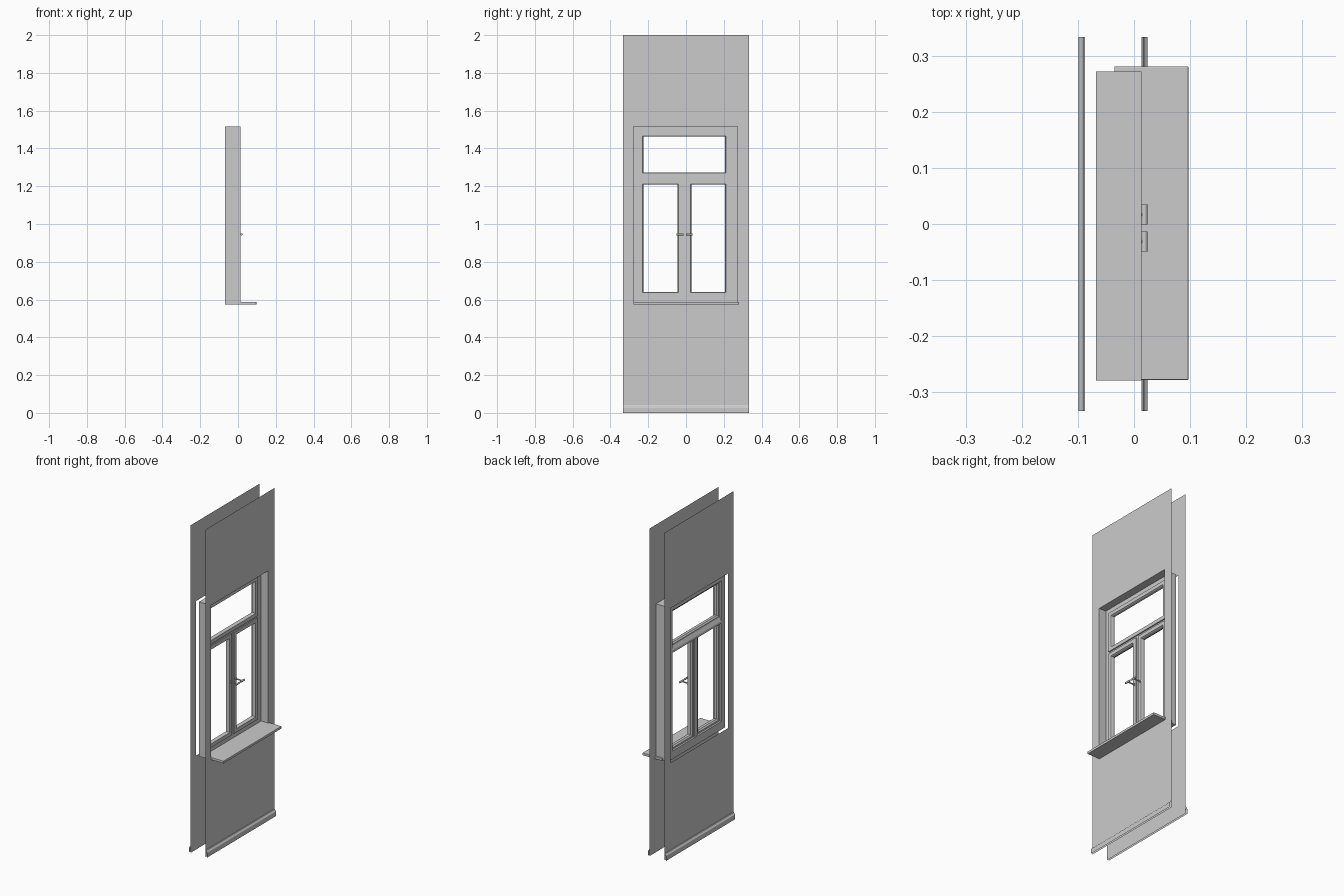
import bpy, bmesh, math
from mathutils import Matrix

if "Cube" in bpy.data.objects:
    bpy.data.objects.remove(bpy.data.objects["Cube"])

# main dimensions
Y0, Y1, Z0, Z1 = -0.279, 0.272, 0.573, 1.517      # wall opening
WALL_Y, WALL_IN, WALL_OUT = 0.333, 0.013, -0.087
FRAME_OUT, FRAME_IN = -0.068, -0.035


def finish(name, bm, closed=True):
    if closed:
        bmesh.ops.recalc_face_normals(bm, faces=bm.faces)
    me = bpy.data.meshes.new(name)
    bm.to_mesh(me)
    bm.free()
    ob = bpy.data.objects.new(name, me)
    bpy.context.collection.objects.link(ob)
    return ob


def rings(name, sections, closed=True):
    """Mitred rectangular ring lofted through (x, y0, y1, z0, z1) sections."""
    bm = bmesh.new()
    loops = [[bm.verts.new((x, y, z)) for y, z in
              ((y0, z0), (y1, z0), (y1, z1), (y0, z1))]
             for x, y0, y1, z0, z1 in sections]
    n = len(loops)
    for i in range(n if closed else n - 1):
        a, b = loops[i], loops[(i + 1) % n]
        for k in range(4):
            m = (k + 1) % 4
            bm.faces.new((a[k], a[m], b[m], b[k]))
    return finish(name, bm, closed)


def moulded(name, rect, profile):
    """Frame from a cross-section of (inset, x) points."""
    y0, y1, z0, z1 = rect
    return rings(name, [(x, y0 + i, y1 - i, z0 + i, z1 - i) for i, x in profile])


def extrude_y(name, profile, y0, y1, closed=True):
    """Extrude (x, z) points along y; open profiles give a bare sheet."""
    bm = bmesh.new()
    a = [bm.verts.new((x, y0, z)) for x, z in profile]
    b = [bm.verts.new((x, y1, z)) for x, z in profile]
    n = len(a)
    for i in range(n if closed else n - 1):
        j = (i + 1) % n
        bm.faces.new((a[i], a[j], b[j], b[i]))
    if closed:
        bm.faces.new(a)
        bm.faces.new(b)
    return finish(name, bm, closed)


def box(name, x0, x1, y0, y1, z0, z1):
    return extrude_y(name, [(x0, z0), (x1, z0), (x1, z1), (x0, z1)], y0, y1)


# wall sheets with opening, and baseboards
for side, x, s in (("inner", WALL_IN, 1), ("outer", WALL_OUT, -1)):
    rings(side + "_wall", [(x, -WALL_Y, WALL_Y, 0, 2), (x, Y0, Y1, Z0, Z1)], False)
    prof = [(0, 0.042), (0.003, 0.041), (0.005, 0.037), (0.007, 0.033),
            (0.0105, 0.03), (0.0115, 0.027), (0.0115, 0)]
    extrude_y(side + "_baseboard", [(x + s * d, z) for d, z in prof],
              -WALL_Y, WALL_Y, False)

# reveal lining between inner wall and window
rings("reveal", [(WALL_IN, Y0, Y1, Z0, Z1), (FRAME_IN, Y0, Y1, Z0, Z1)], False)

# fixed window frame
rings("window_frame", [(FRAME_OUT, Y0, Y1, Z0, Z1),
                       (FRAME_OUT, -0.245, 0.227, 0.623, 1.481),
                       (FRAME_IN, -0.245, 0.227, 0.623, 1.481),
                       (FRAME_IN, Y0, Y1, Z0, Z1)])

# transom with weather slope outside, and mullion
extrude_y("transom", [(FRAME_IN, 1.23), (FRAME_IN, 1.252), (-0.053, 1.264),
                      (FRAME_OUT, 1.236), (FRAME_OUT, 1.222), (-0.053, 1.222)],
          -0.246, 0.228)
box("mullion", -0.062, FRAME_IN, -0.024, 0.008, 0.62, 1.235)

# sashes with bevelled glazing edge on both faces
sash = [(0, -0.057), (0.018, -0.057), (0.026, -0.05), (0.026, -0.035),
        (0.022, -0.028), (0, -0.028)]
for name, rect in (("top_sash", (-0.251, 0.233, 1.247, 1.488)),
                   ("left_sash", (-0.251, -0.018, 0.615, 1.235)),
                   ("right_sash", (0.002, 0.233, 0.615, 1.235))):
    moulded(name, rect, sash)

# window sill
sill = box("sill", FRAME_IN, 0.097, -0.278, 0.281, Z0, 0.588)
bev = sill.modifiers.new("bevel", 'BEVEL')
bev.width, bev.segments = 0.002, 2

# T-shaped handles
for name, y in (("left_handle", -0.031), ("right_handle", 0.017)):
    bm = bmesh.new()
    for r, depth, mat in (
            (0.0055, 0.036, Matrix.Translation((0.0185, y, 0.945)) @ Matrix.Rotation(math.pi / 2, 4, 'X')),
            (0.004, 0.046, Matrix.Translation((-0.006, y, 0.945)) @ Matrix.Rotation(math.pi / 2, 4, 'Y')),
            (0.008, 0.004, Matrix.Translation((-0.027, y, 0.945)) @ Matrix.Rotation(math.pi / 2, 4, 'Y'))):
        bmesh.ops.create_cone(bm, cap_ends=True, segments=16, radius1=r,
                              radius2=r, depth=depth, matrix=mat)
    ob = finish(name, bm)
    bpy.context.view_layer.objects.active = ob
    ob.select_set(True)
    bpy.ops.object.shade_smooth_by_angle()
    ob.select_set(False)
